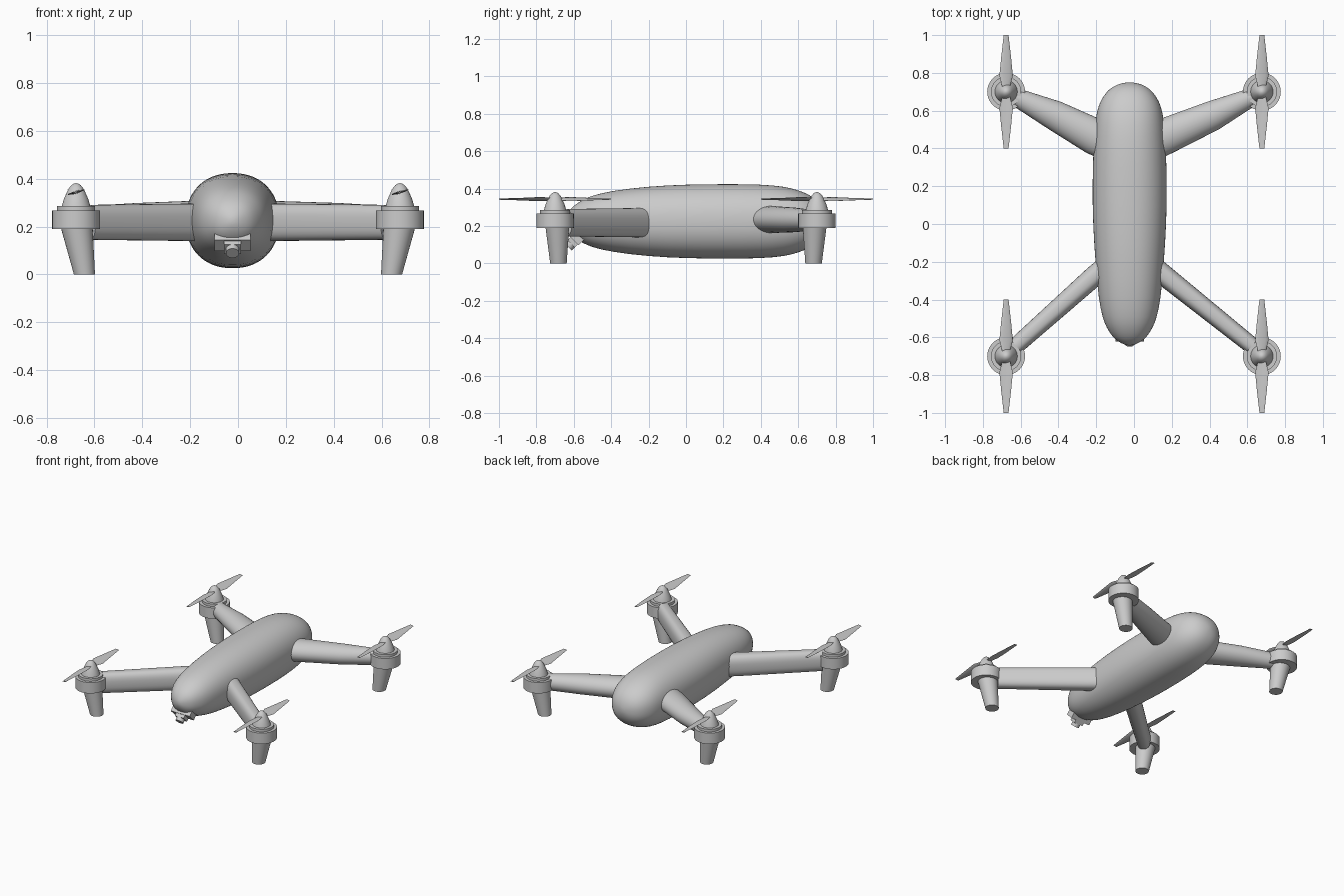
import bpy, bmesh, math
from mathutils import Vector, Matrix

if "Cube" in bpy.data.objects:
    bpy.data.objects.remove(bpy.data.objects["Cube"])

BX = -0.023          # the fuselage sits slightly left of the rotors


def finish(name, bm, subsurf=0, angle=35):
    bmesh.ops.recalc_face_normals(bm, faces=bm.faces)
    me = bpy.data.meshes.new(name)
    bm.to_mesh(me)
    bm.free()
    ob = bpy.data.objects.new(name, me)
    bpy.context.collection.objects.link(ob)
    bpy.ops.object.select_all(action='DESELECT')
    ob.select_set(True)
    bpy.context.view_layer.objects.active = ob
    bpy.ops.object.shade_smooth_by_angle(angle=math.radians(angle))
    if subsurf:
        m = ob.modifiers.new("smooth", 'SUBSURF')
        m.levels = m.render_levels = subsurf
    return ob


def loft(bm, stations, sides=32, n=2.0):
    """Superellipse rings (centre, u half-axis, v half-axis) bridged and capped."""
    rings = []
    for c, u, v in stations:
        c, u, v = Vector(c), Vector(u), Vector(v)
        ring = []
        for i in range(sides):
            a = 2 * math.pi * i / sides
            ca, sa = math.cos(a), math.sin(a)
            ring.append(bm.verts.new(c + u * math.copysign(abs(ca) ** (2 / n), ca)
                                     + v * math.copysign(abs(sa) ** (2 / n), sa)))
        rings.append(ring)
    for a, b in zip(rings, rings[1:]):
        for i in range(sides):
            j = (i + 1) % sides
            bm.faces.new((a[i], a[j], b[j], b[i]))
    bm.faces.new(rings[0])
    bm.faces.new(rings[-1])


def lathe(bm, profile, centre, sides=40):
    loft(bm, [((centre[0], centre[1], z), (r, 0, 0), (0, r, 0)) for r, z in profile], sides)


# fuselage: (y, half width, half height)
body = [(-0.643, .008, .008), (-0.638, .03, .03), (-0.623, .06, .058), (-0.6, .09, .085),
        (-0.55, .122, .118), (-0.5, .143, .139), (-0.4, .165, .164), (-0.2, .182, .188),
        (0, .195, .198), (.2, .198, .2), (.4, .193, .199), (.53, .184, .187), (.6, .173, .167),
        (.65, .156, .148), (.7, .124, .115), (.73, .086, .078), (.745, .045, .04), (.75, .01, .01)]
bm = bmesh.new()
loft(bm, [((BX, y, .225), (w, 0, 0), (0, 0, h)) for y, w, h in body], 40, 2.2)
finish("fuselage", bm, 1, 80)


def arm(name, points, n):
    """points: (x, y, half thickness, half height, centre z)"""
    p, q = Vector(points[0][:2]), Vector(points[-1][:2])
    d = (q - p).normalized()
    side = Vector((-d.y, d.x, 0))
    bm = bmesh.new()
    loft(bm, [((x, y, z), side * t, (0, 0, h)) for x, y, t, h, z in points], 32, n)
    finish(name, bm)


for s, label in ((-1, "left"), (1, "right")):
    # wide rear arms and slim front arms
    arm("rear_arm_" + label, [(BX + s * .06, .41, .1, .073, .235), (BX + s * .19, .465, .096, .072, .235),
                              (s * .42, .575, .079, .066, .233), (s * .625, .672, .048, .056, .231)], 2.0)
    arm("front_arm_" + label, [(BX + s * .06, -.17, .056, .078, .218), (BX + s * .19, -.278, .055, .078, .218),
                               (s * .625, -.645, .045, .073, .218)], 2.6)
    for e, end in ((-1, "front"), (1, "rear")):
        tag = end + "_" + label
        cx, cy = s * .677, e * .70
        # motor housing with stepped collar
        bm = bmesh.new()
        lathe(bm, [(.1, .19), (.1, .268), (.08, .268), (.08, .286)], (cx, cy))
        finish("motor_" + tag, bm)
        # conical spinner
        bm = bmesh.new()
        lathe(bm, [(.061, .28), (.058, .292), (.05, .318), (.038, .345), (.029, .362),
                   (.019, .374), (.009, .38), (.002, .3815)], (cx, cy))
        finish("spinner_" + tag, bm, 0, 50)
        # landing leg leaning inward
        bm = bmesh.new()
        loft(bm, [((s * .642, e * .682, 0), (.044, 0, 0), (0, .044, 0)),
                  ((s * .675, e * .688, .2), (.067, 0, 0), (0, .064, 0))])
        finish("leg_" + tag, bm)
        # two pitched propeller blades
        bm = bmesh.new()
        for k in (-1, 1):
            st = []
            for r, w, t, pitch in ((.01, .022, .006, 18), (.035, .024, .006, 18), (.085, .037, .005, 16),
                                   (.18, .027, .004, 12), (.3, .013, .0025, 8)):
                a = math.radians(pitch)
                u = Vector((math.cos(a) * -k, 0, math.sin(a))) * w
                v = Vector((math.sin(a) * k, 0, math.cos(a))) * t
                st.append(((cx, cy + k * r, .344), u, v))
            loft(bm, st, 12)
        finish("propeller_" + tag, bm, 0, 40)

# tilted camera: plate, block and lens along the local -y axis
tilt = Matrix.Translation((BX, -.582, .137)) @ Matrix.Rotation(math.radians(45), 4, 'X')
bm = bmesh.new()
for size, off in (((.15, .045, .065), 0), ((.07, .04, .055), -.025)):
    bmesh.ops.create_cube(bm, size=1, matrix=tilt @ Matrix.Translation((0, off, 0))
                          @ Matrix.Diagonal((*size, 1)))
finish("camera_mount", bm)
bm = bmesh.new()
bmesh.ops.create_cone(bm, cap_ends=True, segments=24, radius1=.028, radius2=.028, depth=.03,
                      matrix=tilt @ Matrix.Translation((0, -.053, 0)) @ Matrix.Rotation(math.pi / 2, 4, 'X'))
finish("camera_lens", bm)
